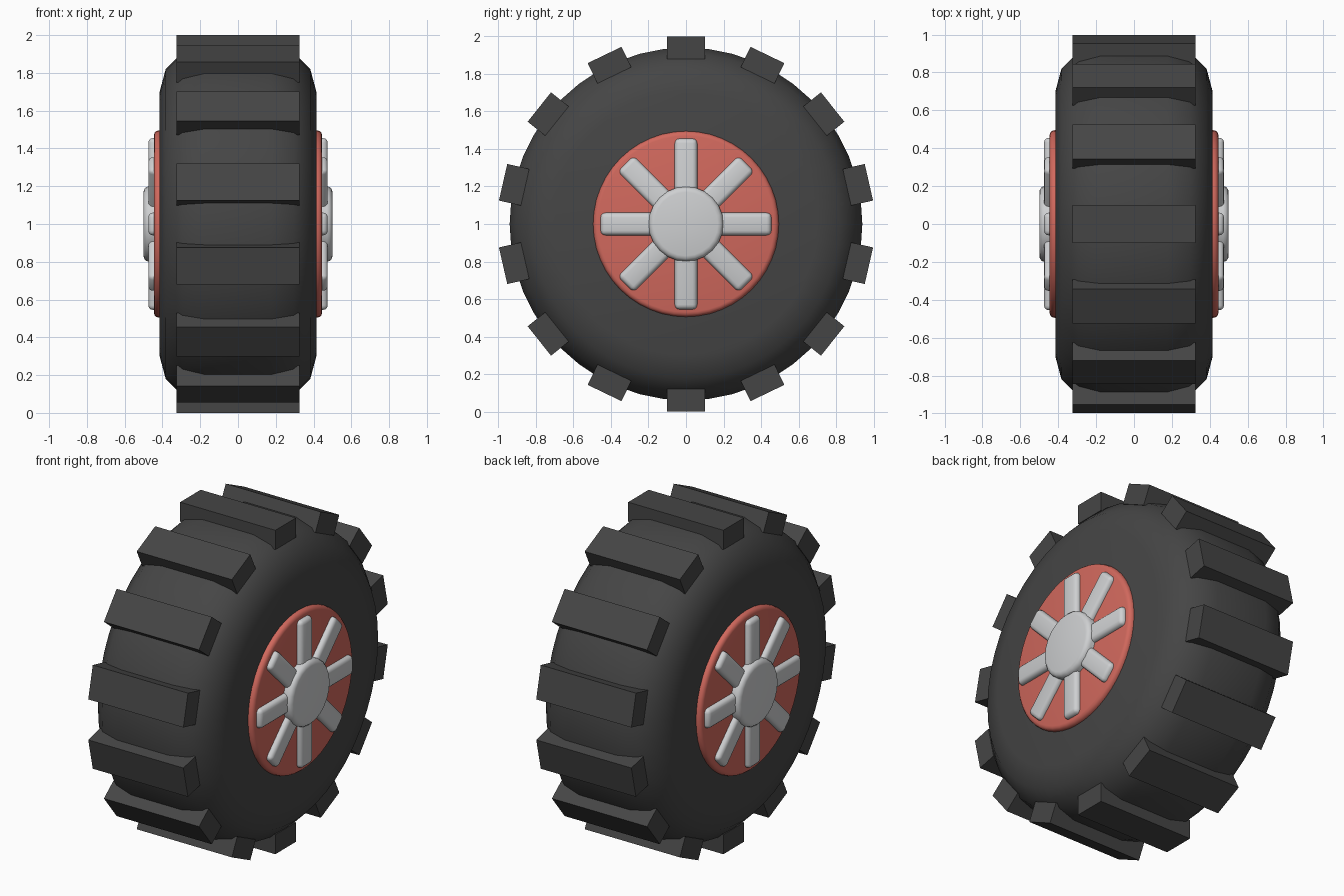
import bpy
import math
from mathutils import Matrix

cube = bpy.data.objects.get("Cube")
if cube:
    bpy.data.objects.remove(cube, do_unlink=True)

CENTRE = Matrix.Translation((0, 0, 1))
AXLE = Matrix.Rotation(math.pi / 2, 4, "Y")


def material(name, colour):
    mat = bpy.data.materials.new(name)
    mat.use_nodes = True
    mat.diffuse_color = colour
    shader = mat.node_tree.nodes["Principled BSDF"]
    shader.inputs["Base Color"].default_value = colour
    shader.inputs["Roughness"].default_value = 0.7
    return mat


rubber = material("dark rubber", (0.06, 0.06, 0.06, 1))
red = material("red paint", (0.64, 0.14, 0.11, 1))
metal = material("light metal", (0.62, 0.63, 0.64, 1))


def finish(name, mat, bevel=0, segments=3):
    obj = bpy.context.object
    obj.name = name
    obj.data.materials.append(mat)
    if bevel:
        mod = obj.modifiers.new("rounded edges", "BEVEL")
        mod.width = bevel
        mod.segments = segments
        mod.limit_method = "ANGLE"
        mod.angle_limit = math.radians(40)
        bpy.ops.object.modifier_apply(modifier=mod.name)
        bpy.ops.object.shade_smooth_by_angle(angle=math.radians(40))
    return obj


def disc(name, radius, half_width, sides, mat, bevel, segments=3):
    bpy.ops.mesh.primitive_cylinder_add(vertices=sides, radius=radius, depth=2 * half_width)
    obj = finish(name, mat, bevel, segments)
    obj.matrix_world = CENTRE @ AXLE
    return obj


def block(name, size, offset, angle, mat, bevel=0):
    # Box moved out from the axle, then turned around it
    bpy.ops.mesh.primitive_cube_add(size=1)
    obj = bpy.context.object
    obj.data.transform(Matrix.Diagonal((*size, 1)))
    finish(name, mat, bevel)
    obj.matrix_world = CENTRE @ Matrix.Rotation(angle, 4, "X") @ Matrix.Translation(offset)
    return obj


# Tyre, rim and hub share the axle
disc("tyre", 0.94, 0.415, 48, rubber, 0.24)
disc("rim", 0.495, 0.445, 48, red, 0.025)
disc("hub", 0.2, 0.5, 24, metal, 0.03)

# Tread lugs around the tyre
LUGS = 14
for i in range(LUGS):
    block(f"tread_lug_{i + 1}", (0.65, 0.2, 0.12), (0, 0, 0.94), math.tau * i / LUGS, rubber)

# Four crossing bars make eight spokes on each side
for side, x in (("left", 0.445), ("right", -0.445)):
    for i in range(4):
        block(f"{side}_spoke_bar_{i + 1}", (0.06, 0.12, 0.91), (x, 0, 0), math.pi * i / 4, metal, 0.025)
